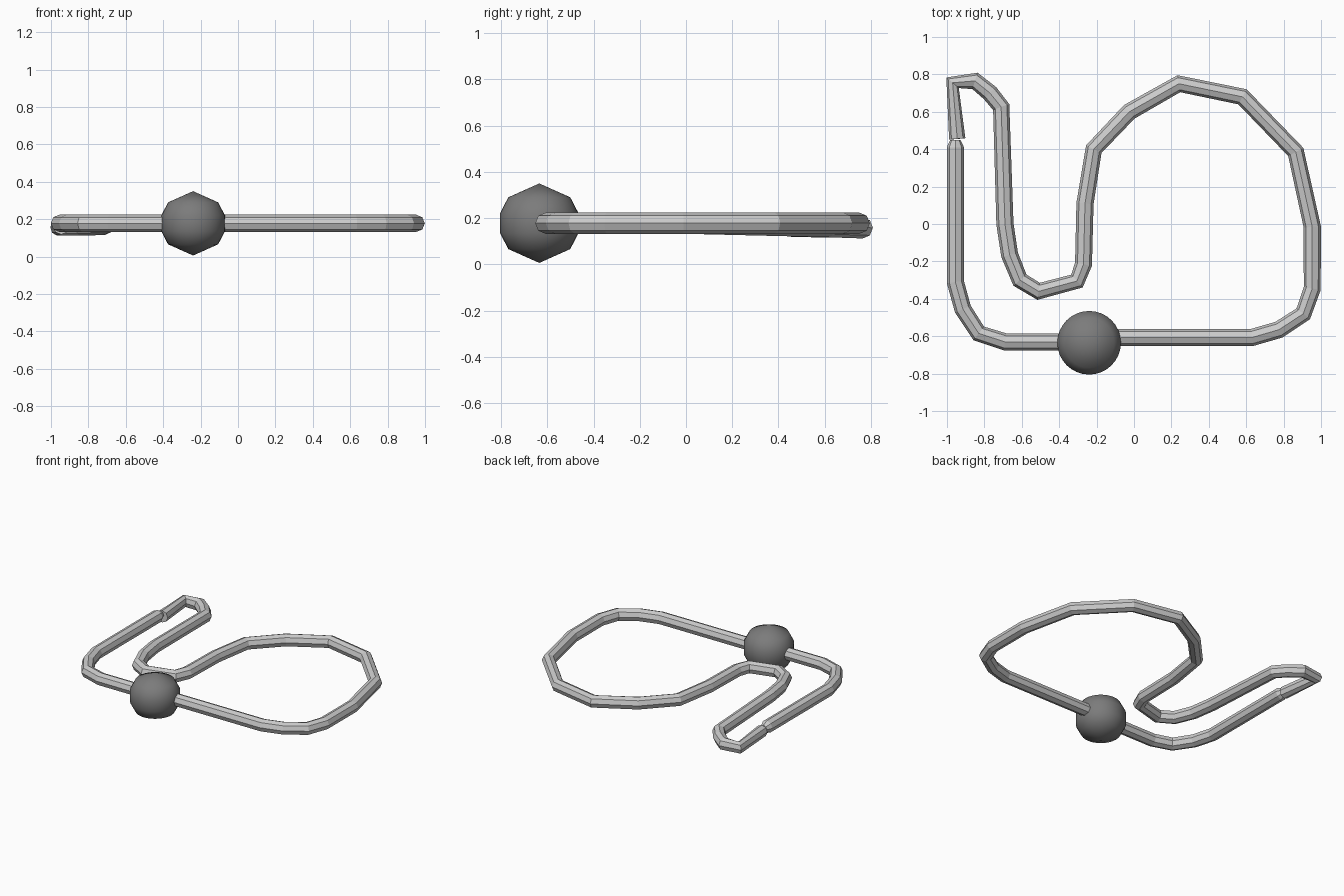
import bpy, bmesh, math

if "Cube" in bpy.data.objects:
    bpy.data.objects.remove(bpy.data.objects["Cube"])

def material(name, v):
    m = bpy.data.materials.new(name)
    m.diffuse_color = (v, v, v, 1)
    m.use_nodes = True
    m.node_tree.nodes["Principled BSDF"].inputs["Base Color"].default_value = m.diffuse_color
    return m

cord_grey = material("light grey", 0.6)
bead_grey = material("dark grey", 0.2)

# Cord path: x, y, z, radius factor (clasp end to tapered hook end)
Z = 0.178
path = [
    (-0.955, 0.45, Z, 0.6), (-0.955, 0.41, Z, 1), (-0.955, -0.31, Z, 1),
    (-0.915, -0.455, Z, 1), (-0.83, -0.585, Z, 1), (-0.69, -0.63, Z, 1),
    (-0.28, -0.63, Z, 1), (-0.20, -0.607, Z, 1), (0.63, -0.607, Z, 1),
    (0.775, -0.565, Z, 1), (0.905, -0.48, Z, 1), (0.953, -0.345, Z, 1),
    (0.953, -0.015, Z, 1), (0.865, 0.385, Z, 1), (0.58, 0.68, Z, 1),
    (0.24, 0.75, Z, 1), (-0.025, 0.60, Z, 1), (-0.215, 0.40, Z, 1),
    (-0.262, 0.11, Z, 1), (-0.27, -0.215, Z, 1), (-0.305, -0.305, Z, 1),
    (-0.51, -0.36, Z, 1), (-0.61, -0.30, Z, 1), (-0.665, -0.165, Z, 1),
    (-0.69, 0.0, Z, 1), (-0.71, 0.625, 0.163, 1), (-0.77, 0.70, 0.16, 1),
    (-0.85, 0.765, 0.158, 1), (-0.97, 0.755, 0.158, 0.95),
    (-0.945, 0.455, 0.162, 0.95),
]
curve = bpy.data.curves.new("cord", "CURVE")
curve.dimensions = "3D"
curve.twist_mode = "Z_UP"
curve.bevel_depth = 0.046
curve.bevel_resolution = 2      # eight sides
curve.use_fill_caps = True
spline = curve.splines.new("POLY")
spline.points.add(len(path) - 1)
for p, (x, y, z, r) in zip(spline.points, path):
    p.co = (x, y, z, 1)
    p.radius = r
spline.use_smooth = False
curve.materials.append(cord_grey)
cord = bpy.data.objects.new("cord", curve)
bpy.context.collection.objects.link(cord)
bpy.context.view_layer.objects.active = cord
cord.select_set(True)
bpy.ops.object.convert(target="MESH")
cord.select_set(False)

# Bead: faceted profile spun around z
profile = [(0, 0.172), (0.134, 0.112), (0.170, 0.043),
           (0.170, -0.043), (0.134, -0.112), (0, -0.172)]
bm = bmesh.new()
verts = [bm.verts.new((r, 0, z)) for r, z in profile]
edges = [bm.edges.new(e) for e in zip(verts, verts[1:])]
bmesh.ops.spin(bm, geom=verts + edges, cent=(0, 0, 0), axis=(0, 0, 1),
               angle=math.tau, steps=32, use_duplicate=False)
bmesh.ops.remove_doubles(bm, verts=bm.verts, dist=1e-4)
bmesh.ops.recalc_face_normals(bm, faces=bm.faces)
mesh = bpy.data.meshes.new("bead")
bm.to_mesh(mesh)
bm.free()
mesh.materials.append(bead_grey)
bead = bpy.data.objects.new("bead", mesh)
bead.location = (-0.24, -0.635, Z)
bpy.context.collection.objects.link(bead)
bpy.context.view_layer.objects.active = bead
bead.select_set(True)
bpy.ops.object.shade_smooth()
